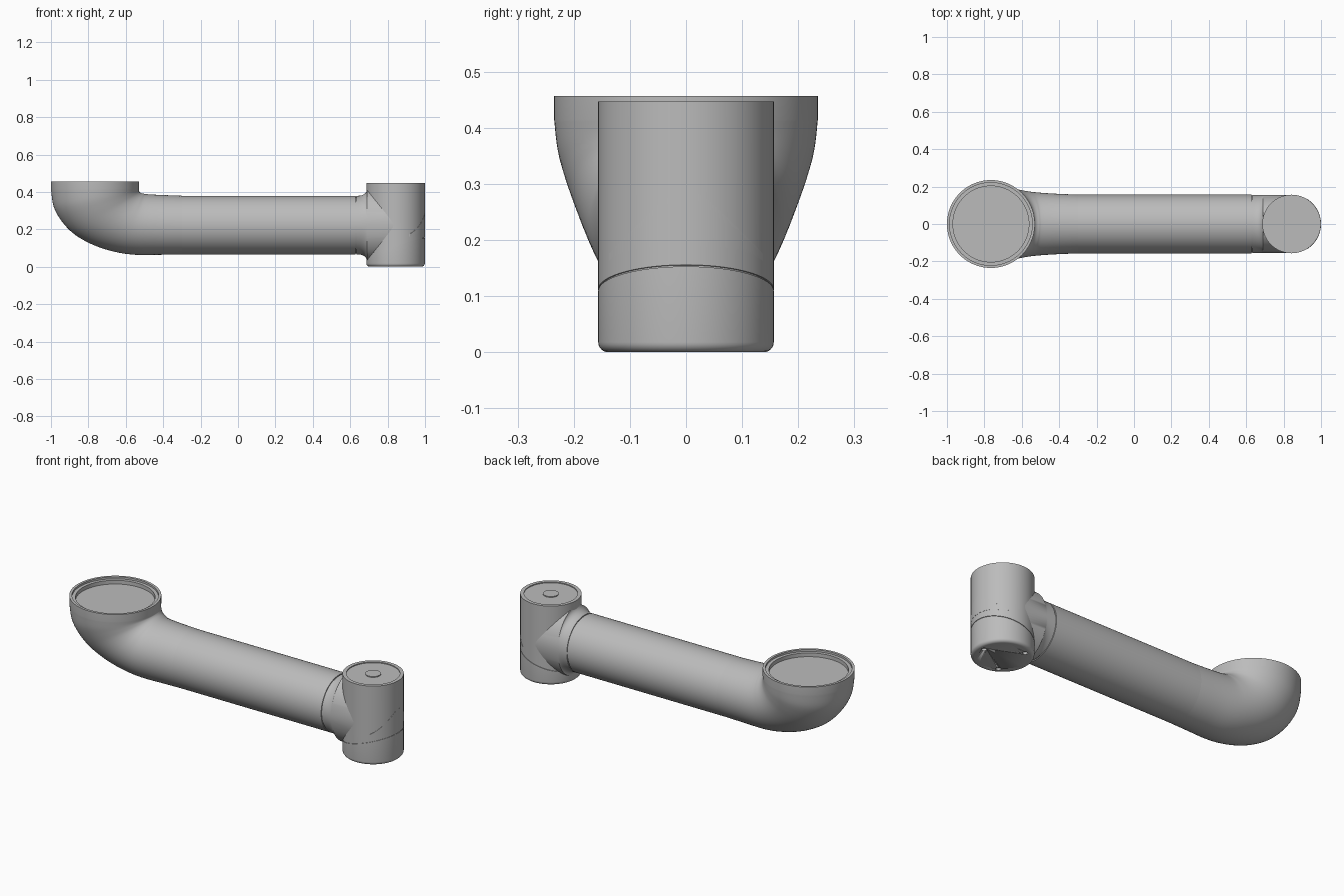
import bpy, bmesh, math
from mathutils import Vector

if "Cube" in bpy.data.objects:
    bpy.data.objects.remove(bpy.data.objects["Cube"], do_unlink=True)

grey = bpy.data.materials.new("satin grey")
grey.use_nodes = True
grey.diffuse_color = (0.5, 0.5, 0.5, 1)
grey.node_tree.nodes["Principled BSDF"].inputs["Base Color"].default_value = (0.5, 0.5, 0.5, 1)

SIDES = 96
AXIS_Z, TUBE_R = 0.2225, 0.157
HUB_X, HUB_R, HUB_TOP = 0.8425, 0.1565, 0.447
CUP_X, CUP_R, CUP_TOP = -0.765, 0.235, 0.457


def finish(name, bm, angle=30):
    bmesh.ops.recalc_face_normals(bm, faces=bm.faces)
    mesh = bpy.data.meshes.new(name)
    bm.to_mesh(mesh)
    bm.free()
    obj = bpy.data.objects.new(name, mesh)
    bpy.context.collection.objects.link(obj)
    mesh.materials.append(grey)
    bpy.ops.object.select_all(action="DESELECT")
    obj.select_set(True)
    bpy.context.view_layer.objects.active = obj
    bpy.ops.object.shade_smooth_by_angle(angle=math.radians(angle))
    return obj


def skin(name, rings):
    """Join rings of points into a closed skin with flat end caps."""
    bm = bmesh.new()
    loops = [[bm.verts.new(p) for p in ring] for ring in rings]
    for a, b in zip(loops, loops[1:]):
        for i in range(SIDES):
            j = (i + 1) % SIDES
            bm.faces.new((a[i], a[j], b[j], b[i]))
    bm.faces.new(loops[0])
    bm.faces.new(loops[-1])
    return finish(name, bm)


def oval(section):
    """Ellipse through an inner and an outer (x, z) point, with a half width in y."""
    ix, iz, ox, oz, w = section
    inner, outer = Vector((ix, 0, iz)), Vector((ox, 0, oz))
    mid, half = (inner + outer) / 2, (inner - outer) / 2
    turns = [2 * math.pi * i / SIDES for i in range(SIDES)]
    return [mid + half * math.cos(t) + Vector((0, w * math.sin(t), 0)) for t in turns]


def upright(x, half_height, w):
    return (x, AXIS_Z + half_height, x, AXIS_Z - half_height, w)


def flat(r, z, x=CUP_X):
    return (x + r, z, x - r, z, r)


def smooth_path(pts, steps=5):
    """Catmull-Rom interpolation of the sections."""
    out = []
    for k in range(len(pts) - 1):
        quad = (pts[max(k - 1, 0)], pts[k], pts[k + 1], pts[min(k + 2, len(pts) - 1)])
        for s in range(steps):
            t = s / steps
            out.append([0.5 * (2 * b + (c - a) * t + (2 * a - 5 * b + 4 * c - d) * t * t
                               + (3 * b - a - 3 * c + d) * t ** 3) for a, b, c, d in zip(*quad)])
    return out + [pts[-1]]


# Elbow: stepped cup rim, then a bend that narrows into the tube
rim = [flat(0.203, 0.425), flat(0.203, 0.446), flat(0.221, 0.446),
       flat(0.221, CUP_TOP), flat(CUP_R, CUP_TOP)]
bend = [flat(CUP_R, 0.415),
        (-0.53, 0.405, -0.985, 0.32, 0.229),
        (-0.527, 0.40, -0.94, 0.24, 0.217),
        (-0.522, 0.396, -0.87, 0.17, 0.202),
        (-0.515, 0.393, -0.77, 0.115, 0.188),
        (-0.505, 0.391, -0.66, 0.08, 0.177),
        (-0.49, 0.388, -0.55, 0.064, 0.169),
        (-0.42, 0.384, -0.42, 0.064, 0.162),
        upright(-0.3, TUBE_R, TUBE_R)]
skin("elbow", [oval(s) for s in rim + smooth_path(bend)])

# Straight tube, ending in a fine seam groove
skin("tube", [oval(upright(x, r, r)) for x, r in
              ((-0.3, TUBE_R), (0.628, TUBE_R), (0.628, 0.152), (0.645, 0.152))])

# Collar that flares above and below into the hub
flare = [upright(0.634, h, 0.156) for h in (0.152, 0.157)]
for i in range(9):
    a = math.pi / 2 * i / 8
    flare.append(upright(0.645 + 0.045 * math.sin(a), 0.157 + 0.035 * (1 - math.cos(a)), 0.156))
flare.append(upright(HUB_X, 0.192, 0.156))
skin("collar", [oval(s) for s in flare])


# Hub: rounded base, slanted seam and shallow top recess with a button
def hub_ring(r, z, slope=0):
    turns = [2 * math.pi * i / SIDES for i in range(SIDES)]
    return [(HUB_X + r * math.cos(t), r * math.sin(t), z + slope * r * math.cos(t)) for t in turns]


ROUND = 0.018
hub_rings = []
for i in range(7):
    a = math.pi / 2 * i / 6
    hub_rings.append(hub_ring(HUB_R - ROUND * (1 - math.sin(a)), ROUND * (1 - math.cos(a))))
for r, z in ((HUB_R, 0.109), (HUB_R - 0.003, 0.109), (HUB_R - 0.003, 0.112), (HUB_R, 0.112)):
    hub_rings.append(hub_ring(r, z, 0.28))
for r, z in ((HUB_R, HUB_TOP), (0.137, HUB_TOP), (0.137, HUB_TOP - 0.005),
             (0.04, HUB_TOP - 0.005), (0.04, HUB_TOP)):
    hub_rings.append(hub_ring(r, z))
hub = skin("hub", hub_rings)

# Three screw holes under the hub
bm = bmesh.new()
for k in range(3):
    a = 2 * math.pi * k / 3
    made = bmesh.ops.create_cone(bm, cap_ends=True, segments=24, radius1=0.013,
                                 radius2=0.013, depth=0.024)
    bmesh.ops.translate(bm, verts=made["verts"],
                        vec=(HUB_X + 0.118 * math.cos(a), 0.118 * math.sin(a), 0))
cutter = finish("screw_hole_cutter", bm)
cutter.hide_render = True
cutter.hide_set(True)
cut = hub.modifiers.new("screw holes", "BOOLEAN")
cut.operation = "DIFFERENCE"
cut.object = cutter

# Arched cover plate wrapped on the outer face of the hub
bm = bmesh.new()
COLS, HALF = 40, 0.137
columns = []
for i in range(COLS + 1):
    u = -1 + 2 * i / COLS
    y = HALF * u
    low = 0.163 + 0.025 * (1 - u ** 4)
    high = max(low + 0.004, 0.17 + 0.145 * (math.sqrt(1.06 - 1) + 1.06 - math.sqrt(u * u + 0.06)) - 0.034)
    column = []
    for j in range(5):
        z = low + (high - low) * j / 4
        column.append([bm.verts.new((HUB_X + math.sqrt(r * r - y * y), y, z))
                       for r in (HUB_R - 0.002, HUB_R + 0.001)])
    columns.append(column)
for a, b in zip(columns, columns[1:]):
    for j in range(4):
        for side in (0, 1):
            bm.faces.new((a[j][side], b[j][side], b[j + 1][side], a[j + 1][side]))
    for j in (0, 4):
        bm.faces.new((a[j][0], b[j][0], b[j][1], a[j][1]))
for column in (columns[0], columns[-1]):
    for low, high in zip(column, column[1:]):
        bm.faces.new((low[0], high[0], high[1], low[1]))
finish("cover_plate", bm)
